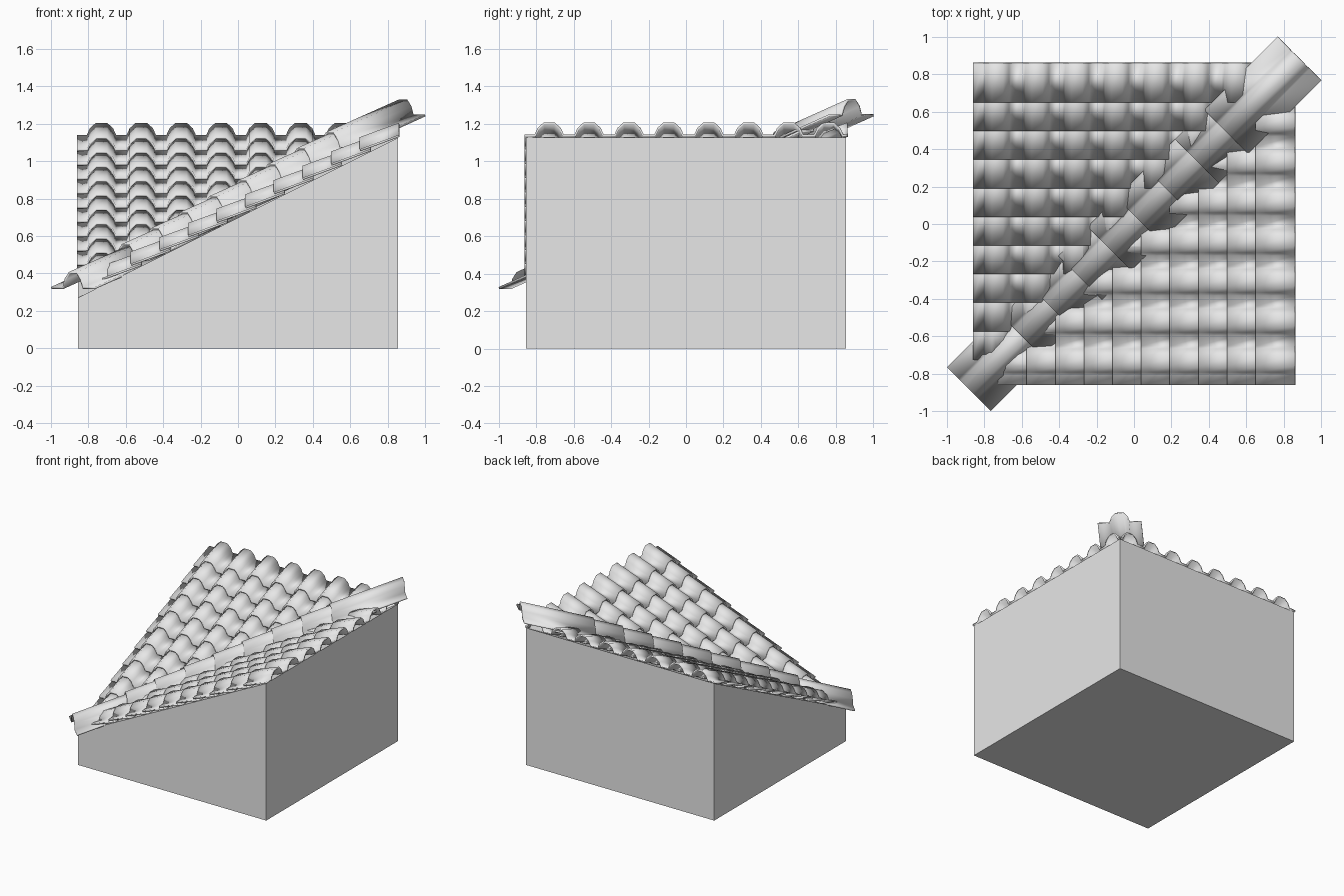
import bpy
import bmesh
import math
from mathutils import Vector

cube = bpy.data.objects.get("Cube")
if cube:
    bpy.data.objects.remove(cube, do_unlink=True)

HALF = 0.855      # half width of the walls
LOW = 0.27        # wall height at the low corner
PITCH = 0.5       # rise per unit of run

clay = bpy.data.materials.new("light grey")
clay.use_nodes = True
clay.diffuse_color = (0.8, 0.8, 0.8, 1)
clay.node_tree.nodes["Principled BSDF"].inputs["Base Color"].default_value = (0.8, 0.8, 0.8, 1)


def roof_height(run):
    return LOW + PITCH * (run + HALF)


def finish(name, bm, thickness=0):
    mesh = bpy.data.meshes.new(name)
    bm.to_mesh(mesh)
    bm.free()
    obj = bpy.data.objects.new(name, mesh)
    bpy.context.collection.objects.link(obj)
    mesh.materials.append(clay)
    if thickness:
        bpy.ops.object.select_all(action='DESELECT')
        obj.select_set(True)
        bpy.context.view_layer.objects.active = obj
        bpy.ops.object.shade_smooth_by_angle(angle=math.radians(55))
        solid = obj.modifiers.new("thickness", 'SOLIDIFY')
        solid.thickness = thickness
        solid.offset = -1
    return obj


def strip(bm, profile, place, start, end, lift_start, lift_end):
    """One run of tile: a profile swept from its low end to its high end."""
    low = [bm.verts.new(place(s, start, h + lift_start)) for s, h in profile]
    high = [bm.verts.new(place(s, end, h + lift_end)) for s, h in profile]
    for i in range(len(profile) - 1):
        bm.faces.new((low[i], low[i + 1], high[i + 1], high[i]))


# Arched tile section, shared by the roof tiles and the diagonal cap
def arch(centre, height):
    half = [(-0.078, 0), (-0.062, 0.55), (-0.03, 1)]
    points = half + [(-s, h) for s, h in reversed(half)]
    return [(centre + s, h * height) for s, h in points]


# Walls: a block whose top folds along the diagonal into a valley
bm = bmesh.new()
corners = [(-HALF, -HALF), (HALF, -HALF), (HALF, HALF), (-HALF, HALF)]
base = [bm.verts.new((x, y, 0)) for x, y in corners]
top = [bm.verts.new((x, y, roof_height(max(x, y)))) for x, y in corners]
bm.faces.new(base[::-1])
for i in range(4):
    j = (i + 1) % 4
    bm.faces.new((base[i], base[j], top[j], top[i]))
bm.faces.new((top[0], top[1], top[2]))
bm.faces.new((top[0], top[2], top[3]))
finish("walls", bm)

# Roof tiles: overlapping rows on each slope, cut at the valley
row_profile = [(-0.862, 0)]
for k in range(8):
    row_profile += arch(-0.73 + 0.213 * k, 0.064)
row_profile.append((0.858, 0))

for name, swap in (("back_roof_tiles", False), ("side_roof_tiles", True)):
    def place(s, run, h):
        z = roof_height(run) + h
        return (run, s, z) if swap else (s, run, z)

    bm = bmesh.new()
    for row in range(10):
        start = 0.65 - 0.153 * row
        strip(bm, row_profile, place, start, start + 0.21, 0.042, 0.014)
    if swap:
        bmesh.ops.reverse_faces(bm, faces=bm.faces[:])
    side = Vector((-1, 1, 0)) if swap else Vector((1, -1, 0))
    bmesh.ops.bisect_plane(bm, geom=bm.verts[:] + bm.edges[:] + bm.faces[:],
                           plane_co=(0, 0, 0), plane_no=side, clear_outer=True)
    finish(name, bm, 0.012)

# Diagonal cap: flanged arches overlapping up the valley
cap_profile = [(-0.165, 0)] + arch(0, 0.08) + [(0.165, 0)]
diag = math.sqrt(0.5)


def place_cap(s, run, h):
    return (run + s * diag, run - s * diag, roof_height(run) + h)


bm = bmesh.new()
for i in range(9):
    start = -0.883 if i == 0 else -0.6 + 0.156 * (i - 1)
    lift = 0.072 + 0.0075 * i
    strip(bm, cap_profile, place_cap, start, start + 0.391, lift, lift - 0.02)
finish("valley_cap", bm, 0.012)
